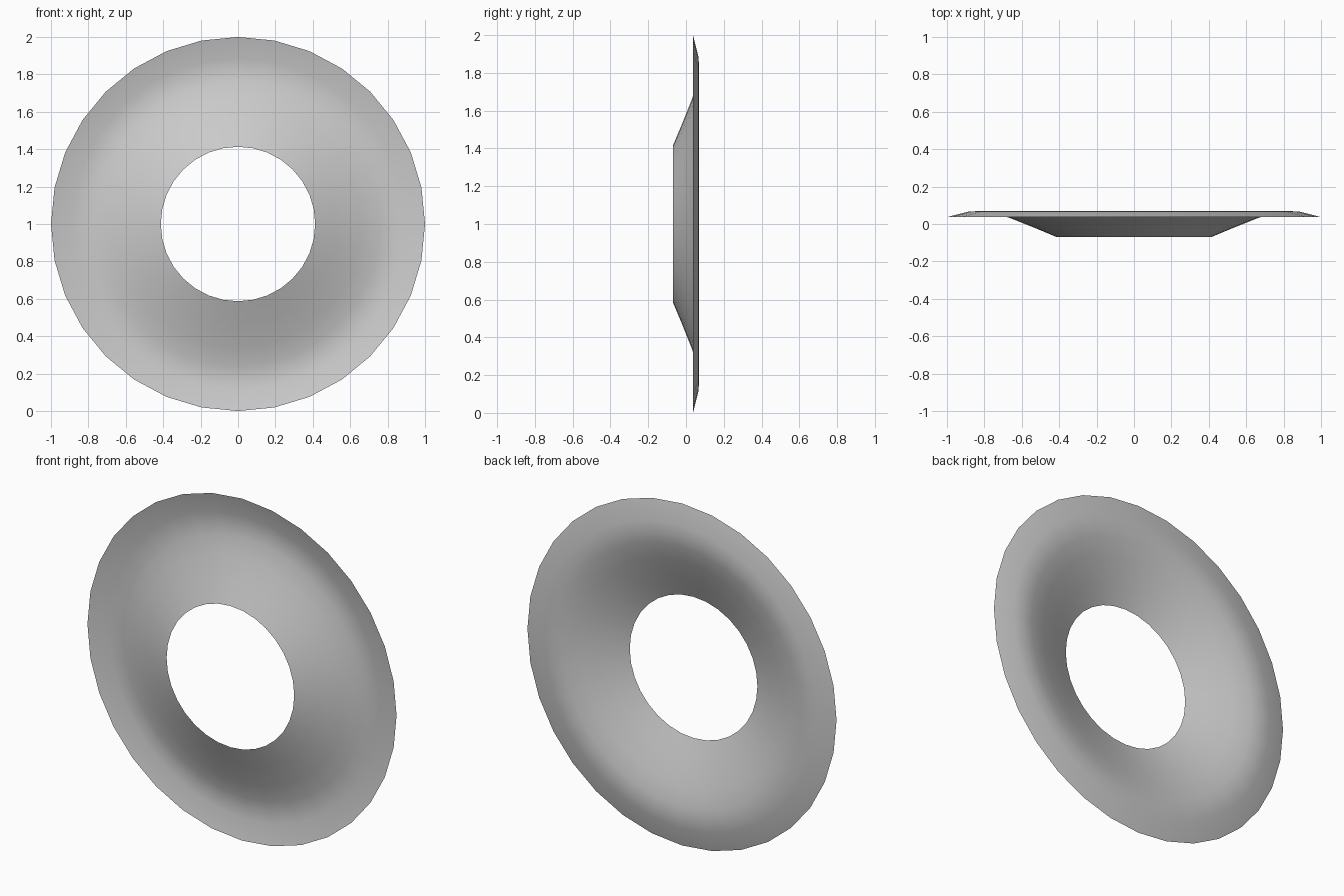
import bpy, bmesh, math
from mathutils import Matrix, Vector

if "Cube" in bpy.data.objects:
    bpy.data.objects.remove(bpy.data.objects["Cube"])

# Dished ring: one open profile (radius, y) spun around the y axis
profile = [(0.413, -0.07), (0.53, -0.021), (0.66, 0.031), (0.76, 0.062),
           (0.82, 0.07), (0.885, 0.066), (1.0, 0.037)]
SIDES = 32

bm = bmesh.new()
verts = [bm.verts.new((0, y, 1 + r)) for r, y in profile]
edges = [bm.edges.new(pair) for pair in zip(verts, verts[1:])]
bmesh.ops.spin(bm, geom=verts + edges, cent=(0, 0, 1), axis=(0, 1, 0),
               angle=math.tau, steps=SIDES, use_duplicate=False)
bmesh.ops.remove_doubles(bm, verts=bm.verts[:], dist=1e-4)

# Face the sheet towards the front and smooth it
bm.normal_update()
if sum(f.normal.y for f in bm.faces) > 0:
    bmesh.ops.reverse_faces(bm, faces=bm.faces[:])
for f in bm.faces:
    f.smooth = True

mesh = bpy.data.meshes.new("dished_ring")
bm.to_mesh(mesh)
bm.free()
ring = bpy.data.objects.new("dished_ring", mesh)
bpy.context.collection.objects.link(ring)
